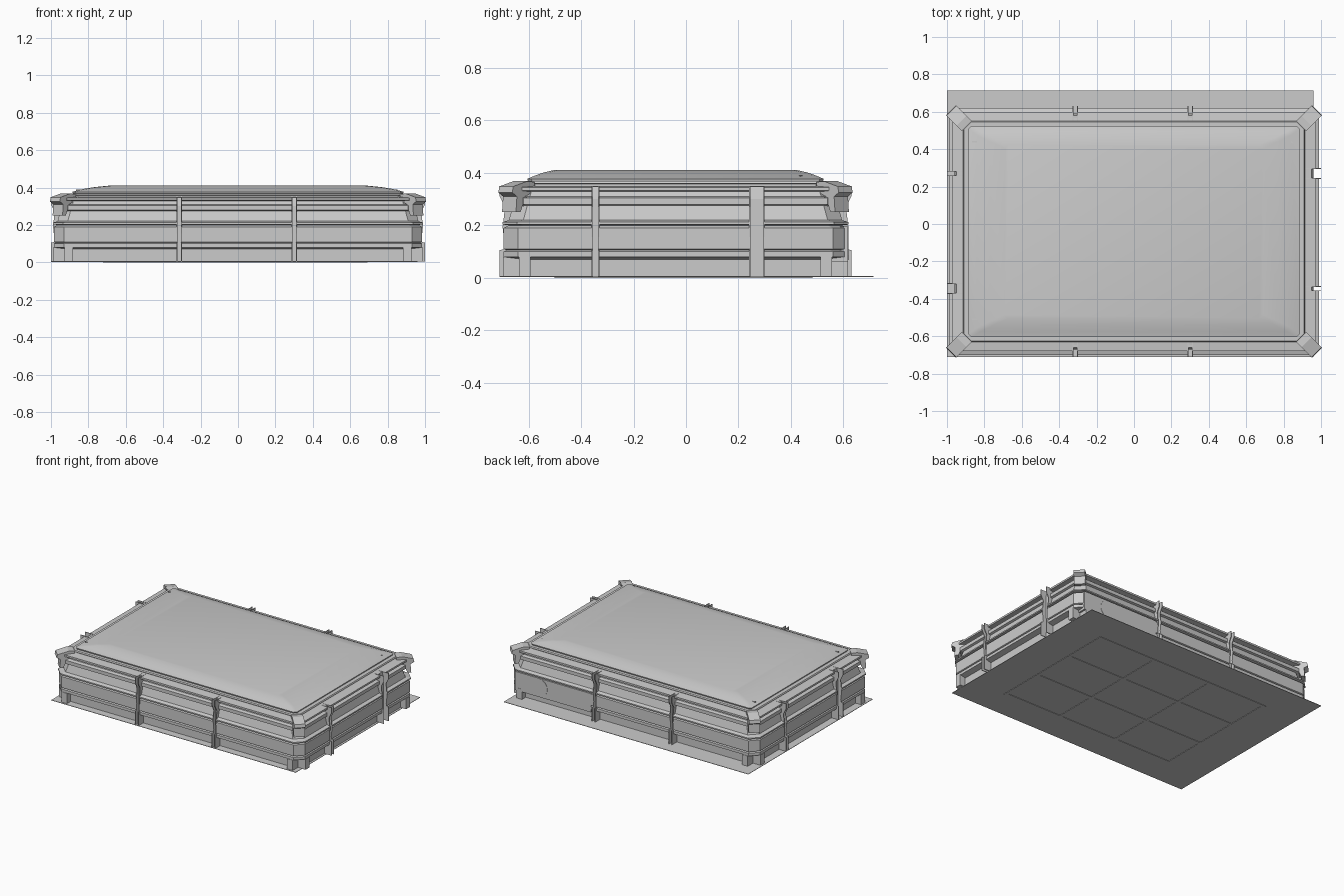
import bpy, bmesh, math
from mathutils import Vector

if "Cube" in bpy.data.objects:
    bpy.data.objects.remove(bpy.data.objects["Cube"])

# Outer limits of the case body
X0, X1, Y0, Y1 = -1.0, 1.0, -0.71, 0.63


def finish(bm, name):
    bmesh.ops.recalc_face_normals(bm, faces=bm.faces)
    me = bpy.data.meshes.new(name)
    bm.to_mesh(me)
    bm.free()
    ob = bpy.data.objects.new(name, me)
    bpy.context.collection.objects.link(ob)
    return ob


def loft(name, rings):
    """Stack of chamfered rectangles: (inset x, inset y, z, corner chamfer)."""
    bm = bmesh.new()
    loops = []
    for dx, dy, z, c in rings:
        a, b, e, f = X0 + dx, X1 - dx, Y0 + dy, Y1 - dy
        pts = [(a + c, e), (b - c, e), (b, e + c), (b, f - c),
               (b - c, f), (a + c, f), (a, f - c), (a, e + c)]
        loops.append([bm.verts.new((x, y, z)) for x, y in pts])
    for lo, hi in zip(loops, loops[1:]):
        for i in range(8):
            j = (i + 1) % 8
            bm.faces.new((lo[i], lo[j], hi[j], hi[i]))
    bm.faces.new(loops[0][::-1])
    bm.faces.new(loops[-1])
    return finish(bm, name)


def add_box(bm, lo, hi):
    r = bmesh.ops.create_cube(bm, size=1)
    for v in r["verts"]:
        v.co = Vector([l + (c + 0.5) * (h - l) for l, h, c in zip(lo, hi, v.co)])


def box(name, lo, hi):
    bm = bmesh.new()
    add_box(bm, lo, hi)
    return finish(bm, name)


def slab(name, profile, width, origin, out):
    """Extrude an (inset, z) profile sideways; out is the outward direction."""
    out = Vector((out[0], out[1], 0)).normalized()
    side = Vector((-out.y, out.x, 0)) * width / 2
    o = Vector((origin[0], origin[1], 0))
    bm = bmesh.new()
    pts = [o - out * d + Vector((0, 0, z)) for d, z in profile]
    f = bm.faces.new([bm.verts.new(p - side) for p in pts])
    r = bmesh.ops.extrude_face_region(bm, geom=[f])
    for v in r["geom"]:
        if isinstance(v, bmesh.types.BMVert):
            v.co += side * 2
    bm.faces.new([v for v in list(f.verts)]) if not f.is_valid else None
    return finish(bm, name)


# Stepped case wall
wall = [(.055, .004), (.055, .07), (.015, .08), (.015, .10), (.025, .105),
        (.015, .11), (.015, .19), (.035, .20), (.01, .203), (.01, .212),
        (.035, .22), (.05, .275), (.035, .28), (.035, .305), (.06, .31),
        (.065, .328), (.03, .332), (.03, .345), (.085, .35)]
body = loft("case_body", [(d, d, z, .055) for d, z in wall])

# Strap positions: wall point, outward direction, channel width
straps = []
for x in (-.315, .3):
    straps += [((x, Y0), (0, -1), .02), ((x, Y1), (0, 1), .02)]
straps += [((X1, .27), (1, 0), .05), ((X1, -.345), (1, 0), .02),
           ((X0, -.345), (-1, 0), .05), ((X0, .27), (-1, 0), .02)]

# Channels cut through the wall ledges
bm = bmesh.new()
for (x, y), (ox, oy), w in straps:
    hx, hy = (w / 2, .05) if ox == 0 else (.05, w / 2)
    add_box(bm, (x - hx, y - hy, -.1), (x + hx, y + hy, .5))
cutter = finish(bm, "channel_cutter")
cutter.hide_render = True
m = body.modifiers.new("channels", "BOOLEAN")
m.operation, m.object, m.solver = "DIFFERENCE", cutter, "EXACT"
bpy.context.view_layer.objects.active = body
bpy.ops.object.modifier_apply(modifier="channels")
bpy.data.objects.remove(cutter)

# Bracket fins on both sides of every channel, split into upper and lower
upper = [(.09, .35), (0, .35), (0, .31), (.02, .27), (.012, .2), (.09, .2)]
lower = [(.09, .004), (0, .004), (0, .105), (.02, .11), (.01, .2), (.09, .2)]
for (x, y), (ox, oy), w in straps:
    for s in (-1, 1):
        o = (x + s * abs(oy) * (w / 2 + .002), y + s * abs(ox) * (w / 2 + .002))
        slab("strap_fin_upper", upper, .005, o, (ox, oy))
        slab("strap_fin_lower", lower, .005, o, (ox, oy))
    slab("strap", [(.09, .004), (.04, .004), (.04, .3), (.05, .348), (.09, .348)],
         w, (x, y), (ox, oy))

# Corner brackets and feet
clamp = [(.15, .365), (.11, .368), (.035, .348), (.03, .325), (.055, .31),
         (.05, .25), (.075, .25), (.10, .31), (.15, .33)]
for sx in (-1, 1):
    for sy in (-1, 1):
        cx, cy = (X1 if sx > 0 else X0), (Y1 if sy > 0 else Y0)
        slab("corner_clamp", clamp, .075, (cx, cy), (sx, sy))
        for k, (fx, fy, ox, oy) in enumerate((
                (cx - sx * .095, cy, 0, sy), (cx, cy - sy * .095, sx, 0))):
            slab("corner_foot", [(.09, .004), (.012, .004), (.012, .08), (.09, .08)],
                 .045, (fx, fy), (ox, oy))
            slab("corner_ear", [(.11, .36), (.06, .345), (.065, .25), (.085, .27)],
                 .012, (fx, fy), (ox, oy))

# Lid: thin rim, then a shallow dome with a flat top
loft("lid_rim", [(.105, .095, .345, .04), (.105, .095, .358, .04),
                 (.085, .08, .36, .04), (.09, .085, .368, .04), (.12, .11, .368, .03)])
lid = loft("lid_dome", [(.12, .11, .36, .015), (.115, .105, .377, .015),
                        (.16, .135, .39, .02), (.23, .17, .402, .02),
                        (.31, .205, .41, .02)])
for x, y, ang in ((-.84, .44, 0), (.83, .45, -40), (-.84, -.51, 0), (.82, .28, 90)):
    mark = box("lid_tab", (-.025, -.004, 0), (.025, .004, .008))
    mark.location = (x, y, .382)
    mark.rotation_euler.z = math.radians(ang)

# Round port in the back wall
bm = bmesh.new()
bmesh.ops.create_cone(bm, cap_ends=True, segments=16, radius1=.062, radius2=.062, depth=.02)
port = finish(bm, "back_port")
port.rotation_euler.x = math.pi / 2
port.location = (.74, .609, .13)
box("back_port_plate", (.33, .55, .06), (.94, .617, .195))

# Base sheet with a panel grid underneath
box("base_plate", (-1, -.71, .003), (.96, .715, .006))
gx, gy = (-.71, -.25, .22, .68), (-.49, -.17, .15, .47)
for x in gx:
    box("base_rib", (x - .012, gy[0] - .012, 0), (x + .012, gy[-1] + .012, .004))
for y in gy:
    box("base_rib", (gx[0] - .012, y - .012, 0), (gx[-1] + .012, y + .012, .004))

# Soft shading on the dome only
bpy.ops.object.select_all(action="DESELECT")
lid.select_set(True)
bpy.context.view_layer.objects.active = lid
bpy.ops.object.shade_smooth_by_angle(angle=math.radians(30))
